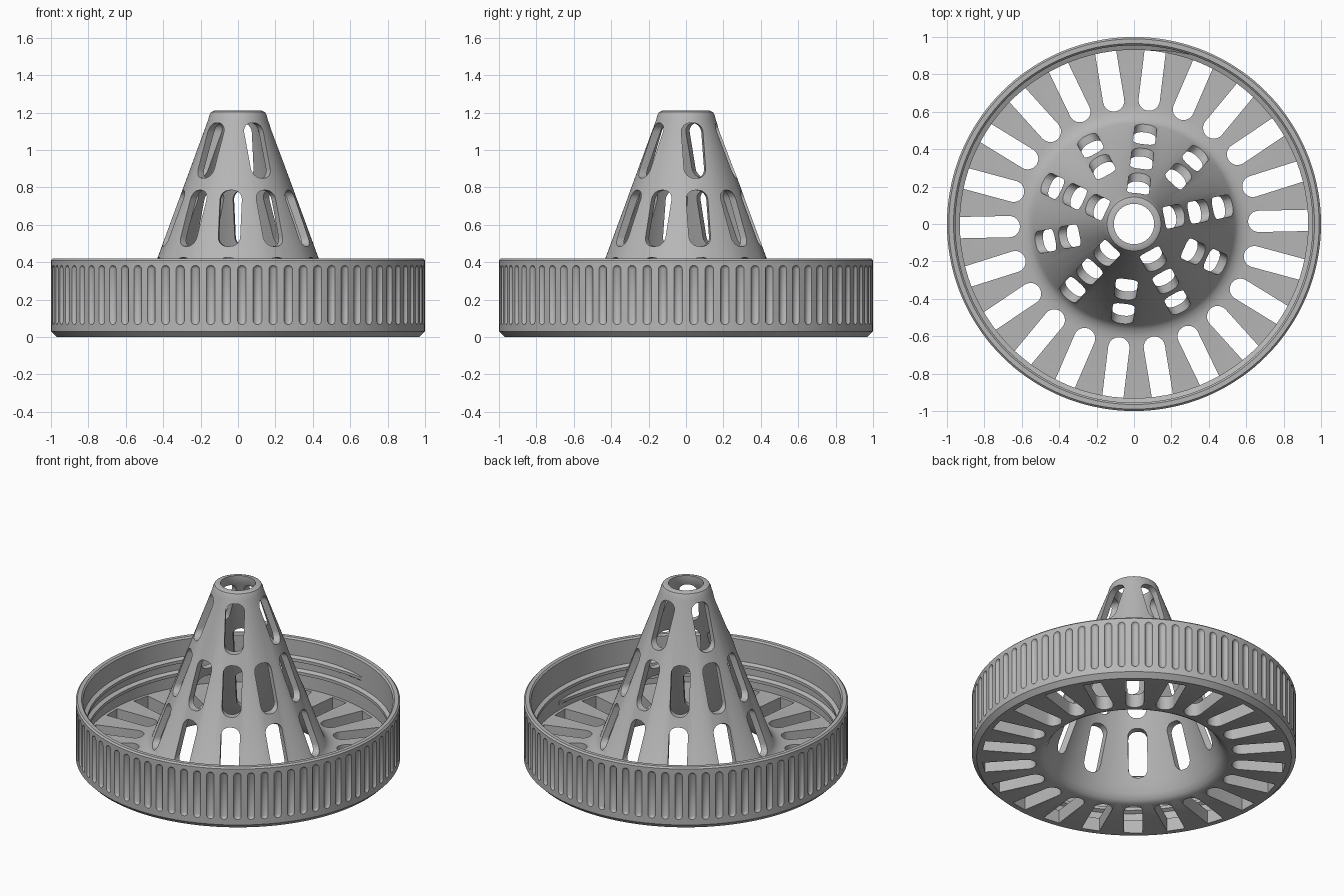
import bpy, bmesh, math
from mathutils import Matrix, Vector

if "Cube" in bpy.data.objects:
    bpy.data.objects.remove(bpy.data.objects["Cube"])

# Single plastic colour
grey = bpy.data.materials.new("grey_plastic")
grey.use_nodes = True
colour = (0.47, 0.47, 0.47, 1)
grey.diffuse_color = colour
grey.node_tree.nodes["Principled BSDF"].inputs["Base Color"].default_value = colour

SEGMENTS = 144
CONE_TOP, CONE_BASE = 1.16, 0.13


def cone_radius(z):
    return 0.16 + (CONE_TOP - z) * 0.367


def make_object(name, bm):
    bmesh.ops.recalc_face_normals(bm, faces=bm.faces)
    mesh = bpy.data.meshes.new(name)
    bm.to_mesh(mesh)
    bm.free()
    mesh.materials.append(grey)
    obj = bpy.data.objects.new(name, mesh)
    bpy.context.collection.objects.link(obj)
    return obj


def skin(bm, rings, closed):
    """Join successive closed cross-sections; cap the ends if open."""
    rings = [[bm.verts.new(p) for p in ring] for ring in rings]
    n = len(rings[0])
    for i in range(len(rings) if closed else len(rings) - 1):
        a, b = rings[i], rings[(i + 1) % len(rings)]
        for j in range(n):
            k = (j + 1) % n
            bm.faces.new((a[j], a[k], b[k], b[j]))
    if not closed:
        bm.faces.new(rings[0])
        bm.faces.new(rings[-1])


def polar(r, angle, z):
    return Vector((r * math.cos(angle), r * math.sin(angle), z))


def smooth(obj):
    bpy.ops.object.select_all(action='DESELECT')
    obj.select_set(True)
    bpy.context.view_layer.objects.active = obj
    bpy.ops.object.shade_smooth_by_angle(angle=math.radians(35))


# Lid ring, floor and hollow cone as one turned profile
wall = 0.043
profile = [
    (0.585, 0), (0.97, 0), (1, 0.03), (1, 0.41), (0.99, 0.42), (0.965, 0.42), (0.955, 0.41),
    (0.955, 0.09), (0.63, 0.09), (0.595, 0.095), (0.565, 0.107), (cone_radius(CONE_BASE), CONE_BASE),
    (cone_radius(CONE_TOP), CONE_TOP), (0.154, 1.185), (0.144, 1.203), (0.128, 1.21), (0.108, 1.21),
    (0.108, 1.18), (cone_radius(CONE_TOP) - wall, CONE_TOP - 0.01),
    (cone_radius(CONE_BASE) - wall, CONE_BASE), (0.515, 0.09), (0.535, 0.045), (0.558, 0.015),
]
bm = bmesh.new()
skin(bm, [[polar(r, math.tau * i / SEGMENTS, z) for r, z in profile] for i in range(SEGMENTS)], True)
body = make_object("strainer_lid", bm)

# Cutters for every opening and grip groove
bm = bmesh.new()


def rounded_rect(width, z0, z1, radius):
    """Outline of a window as (sideways, height) pairs."""
    points = []
    for q in range(4):
        sx = 1 if q in (0, 3) else -1
        top = q < 2
        cx, cz = sx * (width / 2 - radius), (z1 - radius) if top else (z0 + radius)
        for s in range(7):
            a = math.pi / 2 * (q + s / 6)
            points.append((cx + radius * math.cos(a), cz + radius * math.sin(a)))
    return points


def cone_window(angle, z0, z1):
    turn = Matrix.Rotation(angle, 4, 'Z')
    outline = rounded_rect(0.118, z0, z1, 0.05)
    ends = (cone_radius(z1) - 0.08, cone_radius(z0) + 0.03)
    skin(bm, [[turn @ Vector((r, y, z)) for y, z in outline] for r in ends], False)


def floor_slot(angle):
    turn = Matrix.Rotation(angle, 4, 'Z')
    half, inner, outer = 0.057, 0.61, 0.935
    outline = [(outer, -half), (outer, half)]
    for s in range(13):
        a = math.pi / 2 + math.pi * s / 12
        outline.append((inner + half + half * math.cos(a), half * math.sin(a)))
    skin(bm, [[turn @ Vector((x, y, z)) for x, y in outline] for z in (-0.1, 0.12)], False)


def grip_groove(angle):
    place = Matrix.Translation(polar(1.012, angle, 0.225))
    ball = bmesh.ops.create_uvsphere(bm, u_segments=16, v_segments=7, radius=0.027, matrix=place)
    for v in ball["verts"]:
        v.co.z += 0.135 if v.co.z > 0.225 else -0.135


first = math.radians(11)
for z0, z1, count in ((0.85, 1.145, 5), (0.485, 0.785, 10), (0.135, 0.425, 10)):
    for i in range(count):
        cone_window(first + math.tau * i / count, z0, z1)
for i in range(22):
    floor_slot(math.radians(1.2) + math.tau * i / 22)
for i in range(75):
    grip_groove(math.tau * (i + 0.5) / 75)
cutter = make_object("opening_cutter", bm)
cutter.hide_render = True

cut = body.modifiers.new("openings", 'BOOLEAN')
cut.operation = 'DIFFERENCE'
cut.solver = 'EXACT'
cut.object = cutter
bpy.context.view_layer.objects.active = body
bpy.ops.object.modifier_apply(modifier=cut.name)
bpy.data.objects.remove(cutter)
smooth(body)

# Helical screw thread on the inner wall
bm = bmesh.new()
steps, turns, start = 180, 1.8, math.radians(72)
rings = []
for i in range(steps + 1):
    t = i / steps
    angle = start + math.tau * turns * t
    z = 0.29 - 0.085 * turns * t
    crest = 0.958 - 0.027 * min(1, t * 40 + 0.2, (1 - t) * 40 + 0.2)
    section = ((0.97, -0.028), (crest, -0.01), (crest, 0.01), (0.97, 0.028))
    rings.append([polar(r, angle, z + dz) for r, dz in section])
skin(bm, rings, False)
smooth(make_object("screw_thread", bm))
